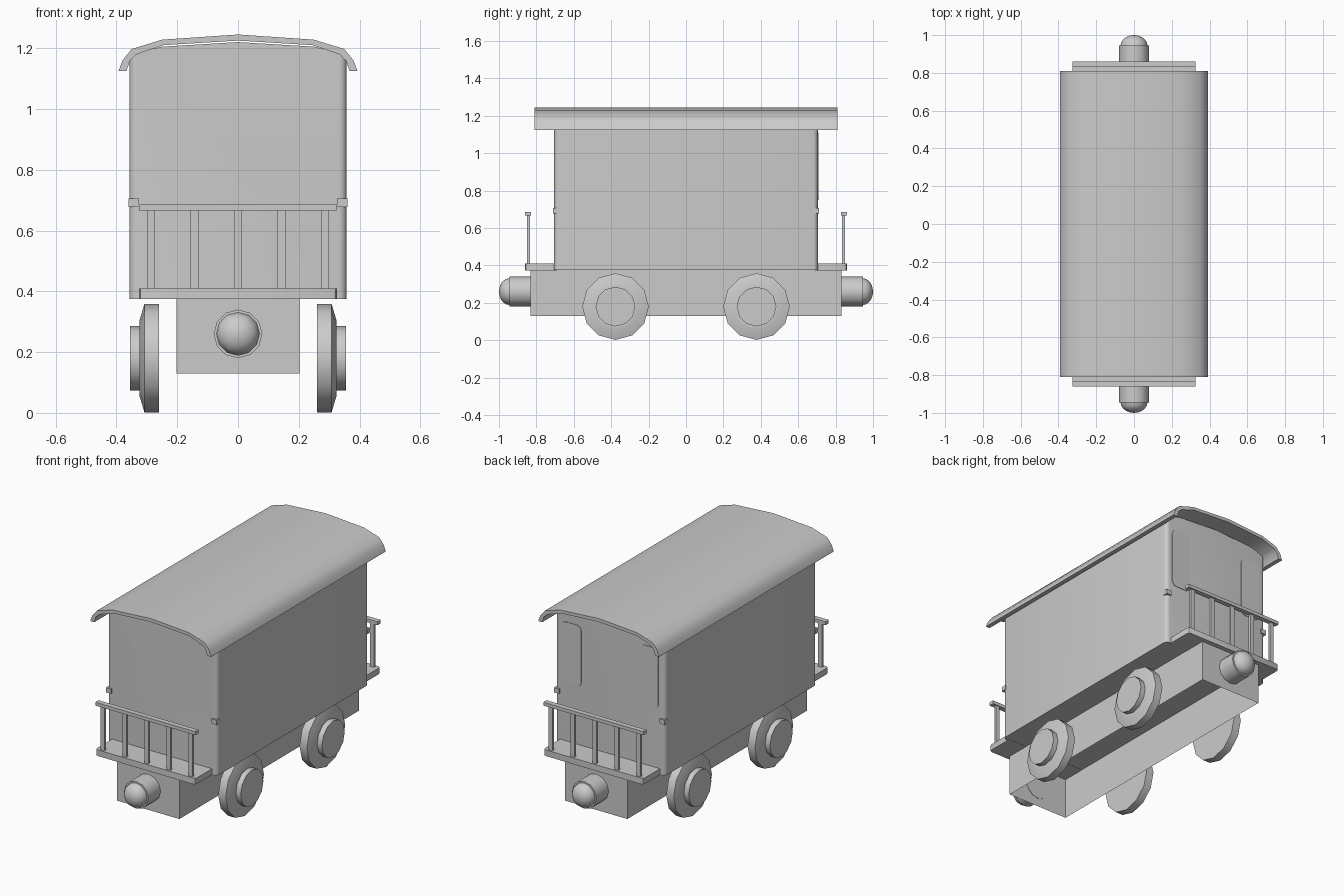
import bpy, bmesh, math
from mathutils import Matrix, Vector

cube = bpy.data.objects.get("Cube")
if cube:
    bpy.data.objects.remove(cube, do_unlink=True)

grey = bpy.data.materials.new("plain_grey")
grey.use_nodes = True
colour = (0.6, 0.6, 0.6, 1)
grey.diffuse_color = colour
grey.node_tree.nodes["Principled BSDF"].inputs["Base Color"].default_value = colour


def finish(name, bm, smooth=35, recalc=True):
    """Turn a bmesh into a named grey object, smooth below the given angle."""
    if recalc:
        bmesh.ops.recalc_face_normals(bm, faces=bm.faces[:])
    mesh = bpy.data.meshes.new(name)
    bm.to_mesh(mesh)
    bm.free()
    mesh.materials.append(grey)
    obj = bpy.data.objects.new(name, mesh)
    bpy.context.collection.objects.link(obj)
    if smooth:
        bpy.ops.object.select_all(action='DESELECT')
        obj.select_set(True)
        bpy.context.view_layer.objects.active = obj
        bpy.ops.object.shade_smooth_by_angle(angle=math.radians(smooth))
    return obj


def add_box(bm, centre, size):
    matrix = Matrix.Translation(centre) @ Matrix.Diagonal((*size, 1))
    return bmesh.ops.create_cube(bm, size=1, matrix=matrix)["verts"]


def box(name, centre, size):
    bm = bmesh.new()
    add_box(bm, centre, size)
    return finish(name, bm, 0)


def prism(points, half):
    """Extrude an x-z outline along y from -half to half."""
    bm = bmesh.new()
    face = bm.faces.new([bm.verts.new((x, -half, z)) for x, z in points])
    new = bmesh.ops.extrude_face_region(bm, geom=[face])["geom"]
    moved = [v for v in new if isinstance(v, bmesh.types.BMVert)]
    bmesh.ops.translate(bm, verts=moved, vec=(0, 2 * half, 0))
    return bm


def mirrored(half_points):
    """Complete an outline from its right half, listed centre outwards."""
    return [(-x, z) for x, z in reversed(half_points) if x > 0] + half_points


def lathe(name, profile, axis, origin, steps, smooth=35):
    """Spin (distance along axis, radius) points around the axis."""
    axis, origin = Vector(axis), Vector(origin)
    up = Vector((0, 0, 1))
    bm = bmesh.new()
    verts = [bm.verts.new(origin + axis * d + up * r) for d, r in profile]
    edges = [bm.edges.new(pair) for pair in zip(verts, verts[1:])]
    bmesh.ops.spin(bm, geom=verts + edges, cent=origin, axis=axis,
                   angle=math.tau, steps=steps, use_duplicate=False)
    bmesh.ops.remove_doubles(bm, verts=bm.verts[:], dist=0.0005)
    return finish(name, bm, smooth)


# Carriage body with an arched top and rounded upright corners
body_half = [(0, 1.22), (0.25, 1.205), (0.33, 1.185), (0.357, 1.16), (0.357, 0.375)]
bm = prism(mirrored(body_half), 0.705)
corners = [e for e in bm.edges
           if abs(e.verts[0].co.z - e.verts[1].co.z) > 0.5]
bmesh.ops.bevel(bm, geom=corners, offset=0.025, segments=4, profile=0.5,
                affect='EDGES')
finish("carriage_body", bm)

# Curved roof with drooping eaves
outer = [(0, 1.245), (0.25, 1.228), (0.35, 1.197), (0.38, 1.16), (0.393, 1.125)]
inner = [(0, 1.225), (0.245, 1.21), (0.333, 1.18), (0.355, 1.16), (0.367, 1.125)]
finish("roof", prism(mirrored(outer) + mirrored(inner)[::-1], 0.81))

# Hollow chassis, open underneath
bm = bmesh.new()
add_box(bm, (0, 0, 0.255), (0.404, 1.664, 0.25))
bm.faces.ensure_lookup_table()
bottom = [f for f in bm.faces if f.normal.z < -0.5]
bmesh.ops.delete(bm, geom=bottom, context='FACES_ONLY')
finish("chassis", bm, 0, recalc=False)

# Wheels with a tapered outer rim and a raised hub
wheel = [(0, 0), (0, 0.178), (0.048, 0.178), (0.064, 0.125), (0.064, 0.106),
         (0.095, 0.106), (0.095, 0)]
for side, side_name in ((1, "left"), (-1, "right")):
    for end, end_name in ((-1, "front"), (1, "back")):
        lathe(f"{end_name}_{side_name}_wheel", wheel, (side, 0, 0),
              (side * 0.26, end * 0.377, 0.18), 12)

# Everything repeated at the two ends
dome = [(0.115 + 0.055 * math.sin(a), 0.071 * math.cos(a))
        for a in (math.pi / 2 * i / 5 for i in range(6))]
for end, name in ((-1, "front"), (1, "back")):
    # Central buffer
    lathe(f"{name}_buffer", [(0, 0), (0, 0.08), (0.115, 0.08)] + dome,
          (0, end, 0), (0, end * 0.83, 0.26), 12, 40)

    # Platform with rounded outer corners
    bm = bmesh.new()
    add_box(bm, (0, end * 0.775, 0.392), (0.65, 0.17, 0.036))
    uprights = [e for e in bm.edges
                if abs(e.verts[0].co.z - e.verts[1].co.z) > 0.03
                and abs(e.verts[0].co.y) > 0.8]
    bmesh.ops.bevel(bm, geom=uprights, offset=0.015, segments=2, profile=0.5,
                    affect='EDGES')
    finish(f"{name}_platform", bm)

    # Railing: top bar and five posts
    bm = bmesh.new()
    add_box(bm, (0, end * 0.845, 0.676), (0.65, 0.03, 0.02))
    for i in range(-2, 3):
        add_box(bm, (i * 0.143, end * 0.842, 0.538), (0.026, 0.016, 0.26))
    finish(f"{name}_railing", bm, 0)

    # Small clips on the body corners
    for side, side_name in ((1, "left"), (-1, "right")):
        box(f"{name}_{side_name}_clip", (side * 0.343, end * 0.697, 0.692),
            (0.034, 0.03, 0.028))

# Shallow rounded window panels on the back wall
for side, side_name in ((1, "left"), (-1, "right")):
    bm = bmesh.new()
    add_box(bm, (side * 0.25, 0.705, 0.93), (0.13, 0.006, 0.36))
    edges = [e for e in bm.edges
             if abs(e.verts[0].co.y - e.verts[1].co.y) > 0.004]
    bmesh.ops.bevel(bm, geom=edges, offset=0.03, segments=3, profile=0.5,
                    affect='EDGES')
    finish(f"back_{side_name}_window", bm)
